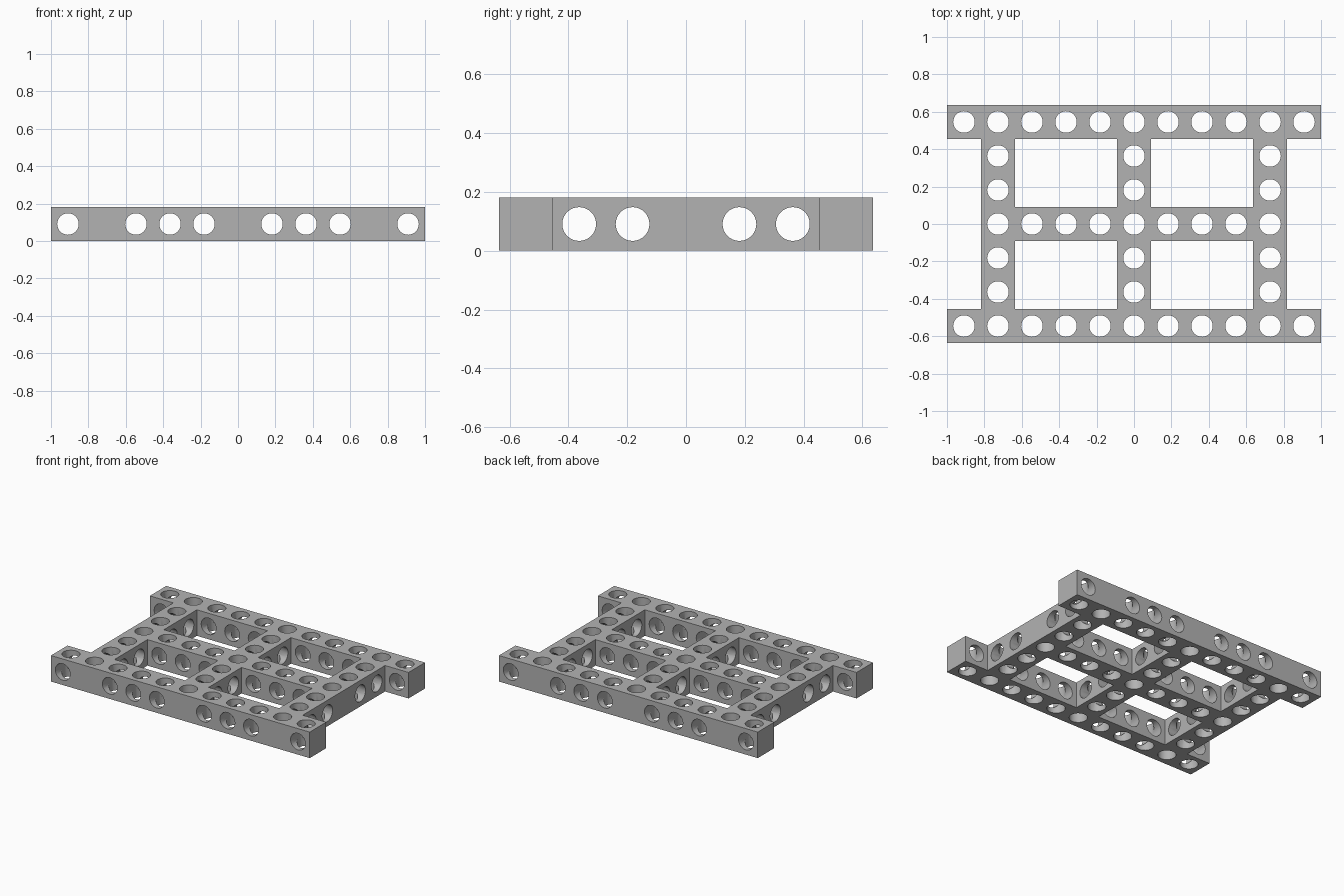
import bpy, bmesh, math
from mathutils import Matrix, Vector

default = bpy.data.objects.get("Cube")
if default:
    bpy.data.objects.remove(default, do_unlink=True)

U = 2 / 11          # hole pitch, also beam width and height
RADIUS = 0.0575     # bore radius
UPRIGHTS = (-4, 0, 4)
RAILS = (-3, 3)

grey = bpy.data.materials.new("grey plastic")
grey.use_nodes = True
grey.diffuse_color = (0.45, 0.45, 0.45, 1)
grey.node_tree.nodes["Principled BSDF"].inputs["Base Color"].default_value = grey.diffuse_color


def make_object(name, bm):
    bmesh.ops.recalc_face_normals(bm, faces=bm.faces)
    mesh = bpy.data.meshes.new(name)
    bm.to_mesh(mesh)
    bm.free()
    mesh.materials.append(grey)
    obj = bpy.data.objects.new(name, mesh)
    bpy.context.collection.objects.link(obj)
    return obj


def is_beam(i, j):
    return j in RAILS or (i in UPRIGHTS) or (j == 0 and abs(i) < 4)


cells = [(i, j) for i in range(-5, 6) for j in range(-3, 4) if is_beam(i, j)]

# Frame: square cells welded into one plan, then raised to full height
bm = bmesh.new()
for i, j in cells:
    corners = [(i - .5, j - .5), (i + .5, j - .5), (i + .5, j + .5), (i - .5, j + .5)]
    bm.faces.new([bm.verts.new((x * U, y * U, 0)) for x, y in corners])
bmesh.ops.remove_doubles(bm, verts=bm.verts, dist=0.001)
raised = bmesh.ops.extrude_face_region(bm, geom=bm.faces[:], use_keep_orig=True)
top = [v for v in raised["geom"] if isinstance(v, bmesh.types.BMVert)]
bmesh.ops.translate(bm, verts=top, vec=(0, 0, U))
frame = make_object("beam_frame", bm)


def add_bore(bm, i, j, rotation):
    place = Matrix.Translation(Vector((i, j, 0.5)) * U) @ rotation
    bmesh.ops.create_cone(bm, cap_ends=True, segments=32, radius1=RADIUS,
                          radius2=RADIUS, depth=U * 1.3, matrix=place)


def cut(bm, name):
    cutter = make_object(name, bm)
    cutter.hide_render = True
    mod = frame.modifiers.new(name, "BOOLEAN")
    mod.operation = "DIFFERENCE"
    mod.solver = "EXACT"
    mod.object = cutter
    bpy.ops.object.modifier_apply(modifier=mod.name)
    bpy.data.objects.remove(cutter, do_unlink=True)


bpy.ops.object.select_all(action="DESELECT")
bpy.context.view_layer.objects.active = frame
frame.select_set(True)

# Vertical bores in every cell
bm = bmesh.new()
for i, j in cells:
    add_bore(bm, i, j, Matrix())
cut(bm, "vertical_bores")

# Side bores across each beam, leaving the joints solid
bm = bmesh.new()
for i, j in cells:
    if i in UPRIGHTS and j not in (-3, 0, 3):
        add_bore(bm, i, j, Matrix.Rotation(math.pi / 2, 4, "Y"))
    elif i not in UPRIGHTS:
        add_bore(bm, i, j, Matrix.Rotation(math.pi / 2, 4, "X"))
cut(bm, "side_bores")

bpy.ops.object.shade_smooth_by_angle(angle=math.radians(30))
